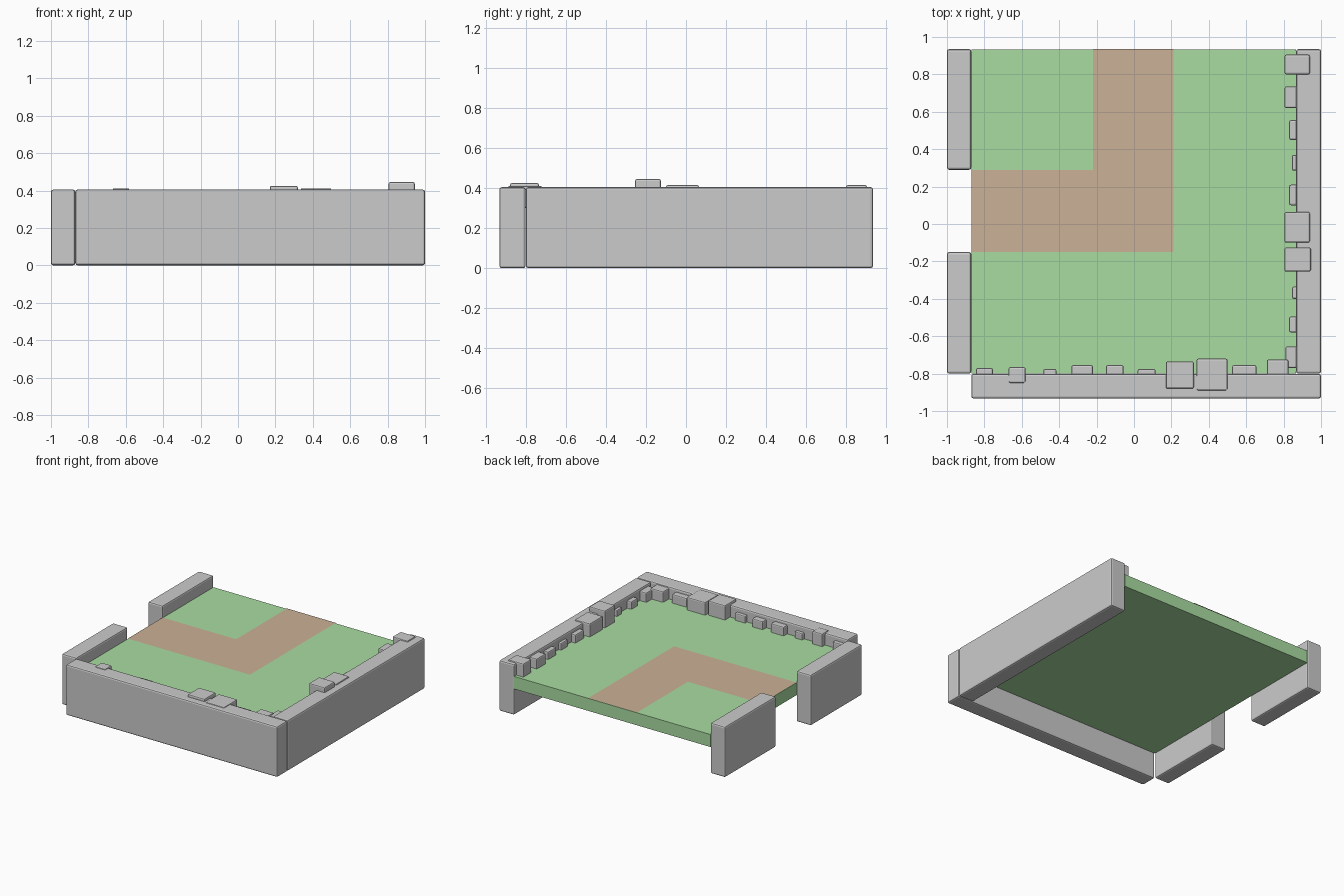
import bpy, bmesh


def material(name, rgb):
    m = bpy.data.materials.new(name)
    m.diffuse_color = (*rgb, 1)
    return m


def add_object(name, bm, mat=None):
    me = bpy.data.meshes.new(name)
    bm.to_mesh(me)
    bm.free()
    ob = bpy.data.objects.new(name, me)
    bpy.context.collection.objects.link(ob)
    if mat:
        me.materials.append(mat)
    return ob


def box(name, x, y, z, bevel=0.0, mat=None):
    """Axis-aligned box from (min, max) pairs, with rounded edges."""
    bm = bmesh.new()
    bmesh.ops.create_cube(bm, size=1)
    for v in bm.verts:
        v.co = [(r[0] + r[1]) / 2 + c * (r[1] - r[0]) for c, r in zip(v.co, (x, y, z))]
    ob = add_object(name, bm, mat)
    if bevel:
        mod = ob.modifiers.new("bevel", 'BEVEL')
        mod.width = bevel
        mod.segments = 2
    return ob


grass = material("grass", (0.40, 0.72, 0.36))
dirt = material("dirt", (0.60, 0.44, 0.31))
FLOOR, WALL = 0.31, 0.405

# grass slab
box("grass_floor", (-0.87, 0.867), (-0.80, 0.933), (0.21, FLOOR), mat=grass)

# L-shaped dirt path lying on the grass
bm = bmesh.new()
outline = [(-0.87, -0.15), (0.21, -0.15), (0.21, 0.935),
           (-0.22, 0.935), (-0.22, 0.29), (-0.87, 0.29)]
bm.faces.new([bm.verts.new((x, y, FLOOR + 0.003)) for x, y in outline])
add_object("dirt_path", bm, dirt)

# walls, with the opening for the path on the left
for name, x, y in [
        ("right_wall", (0.867, 1.0), (-0.80, 0.935)),
        ("front_wall", (-0.87, 1.0), (-0.933, -0.802)),
        ("left_wall_back", (-1.0, -0.87), (0.29, 0.935)),
        ("left_wall_front", (-1.0, -0.87), (-0.80, -0.15))]:
    box(name, x, y, (0, WALL), 0.012)

# stones along the right wall: inner x, outer x, y range, top
right_stones = [
    (0.805, 0.94, 0.80, 0.905, 0.415), (0.805, 0.90, 0.62, 0.735, 0.39),
    (0.83, 0.90, 0.45, 0.555, 0.37), (0.845, 0.90, 0.285, 0.37, 0.365),
    (0.83, 0.90, 0.10, 0.21, 0.375), (0.805, 0.94, -0.10, 0.065, 0.415),
    (0.805, 0.945, -0.255, -0.125, 0.445), (0.845, 0.90, -0.40, -0.335, 0.36),
    (0.83, 0.90, -0.58, -0.495, 0.37), (0.81, 0.90, -0.77, -0.655, 0.385)]
for i, (x0, x1, y0, y1, top) in enumerate(right_stones):
    box(f"right_stone_{i}", (x0, x1), (y0, y1), (FLOOR - 0.01, top), 0.009)

# stones along the front wall: x range, outer y, inner y, top
front_stones = [
    (-0.845, -0.755, -0.83, -0.77, 0.37), (-0.67, -0.58, -0.85, -0.765, 0.412),
    (-0.485, -0.415, -0.83, -0.775, 0.36), (-0.335, -0.22, -0.83, -0.755, 0.38),
    (-0.15, -0.055, -0.83, -0.755, 0.375), (0.02, 0.115, -0.83, -0.775, 0.365),
    (0.17, 0.32, -0.88, -0.735, 0.425), (0.335, 0.50, -0.89, -0.72, 0.412),
    (0.525, 0.655, -0.83, -0.755, 0.38), (0.71, 0.825, -0.83, -0.725, 0.395)]
for i, (x0, x1, y0, y1, top) in enumerate(front_stones):
    box(f"front_stone_{i}", (x0, x1), (y0, y1), (FLOOR - 0.01, top), 0.009)
